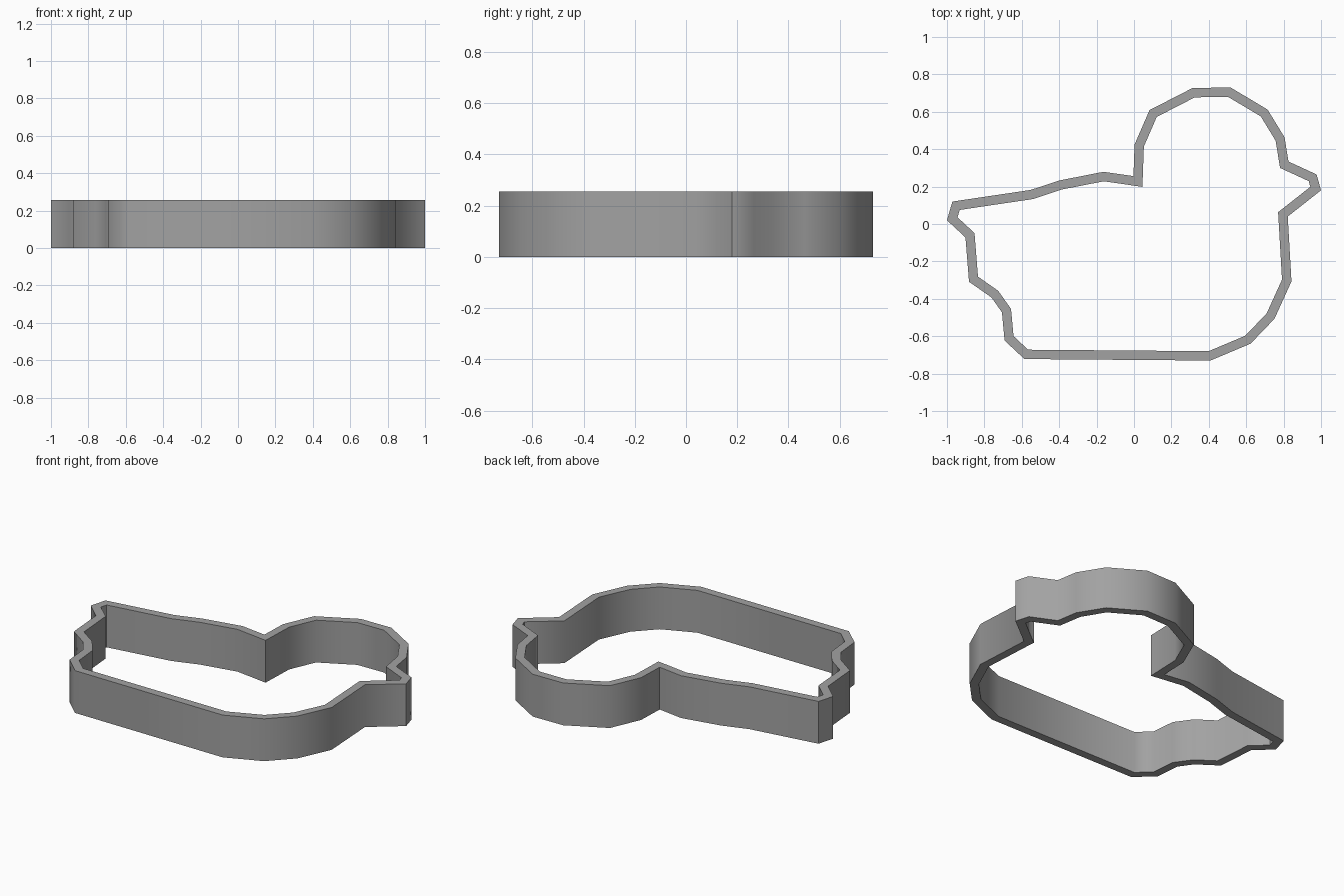
import bpy, bmesh, math
from mathutils import Vector

if "Cube" in bpy.data.objects:
    bpy.data.objects.remove(bpy.data.objects["Cube"])

HEIGHT, WALL = 0.256, 0.05

# Outer bird outline, clockwise seen from above
OUTLINE = [
    (0.313, 0.727), (0.516, 0.73), (0.714, 0.612), (0.805, 0.463),      # head
    (0.826, 0.334), (0.976, 0.265), (1.0, 0.18), (0.822, 0.04),         # beak
    (0.842, -0.307), (0.751, -0.507), (0.623, -0.64), (0.409, -0.73),   # chest
    (-0.586, -0.722), (-0.692, -0.623), (-0.706, -0.472),               # belly
    (-0.762, -0.393), (-0.882, -0.309), (-0.901, -0.072),
    (-1.0, 0.02), (-0.971, 0.12),                                       # tail
    (-0.553, 0.182), (-0.398, 0.233), (-0.163, 0.279), (-0.003, 0.256), # back
    (0.003, 0.425), (0.083, 0.609),                                     # nape
]


def inset(points, d):
    """Mitred inward offset of a clockwise outline."""
    pts = [Vector(p) for p in points]
    result = []
    for i, p in enumerate(pts):
        a = (p - pts[i - 1]).normalized()
        b = (pts[(i + 1) % len(pts)] - p).normalized()
        na, nb = Vector((a.y, -a.x)), Vector((b.y, -b.x))
        result.append(p + (na + nb) * d / (1 + na.dot(nb)))
    return result


# Wall ring: outer and inner loops, at bottom and top
bm = bmesh.new()
inner = inset(OUTLINE, WALL)
loops = [[bm.verts.new((x, y, z)) for x, y in pts]
         for pts, z in ((OUTLINE, 0), (OUTLINE, HEIGHT), (inner, HEIGHT), (inner, 0))]
n = len(OUTLINE)
for k in range(4):
    a, b = loops[k], loops[(k + 1) % 4]
    for i in range(n):
        j = (i + 1) % n
        bm.faces.new((a[i], a[j], b[j], b[i]))
bmesh.ops.recalc_face_normals(bm, faces=bm.faces)

mesh = bpy.data.meshes.new("bird_cutter_wall")
bm.to_mesh(mesh)
bm.free()
wall = bpy.data.objects.new("bird_cutter_wall", mesh)
bpy.context.collection.objects.link(wall)

grey = bpy.data.materials.new("grey")
grey.diffuse_color = (0.36, 0.36, 0.36, 1)
grey.use_nodes = True
grey.node_tree.nodes["Principled BSDF"].inputs["Base Color"].default_value = grey.diffuse_color
mesh.materials.append(grey)

# Smooth wall with sharp rims and sharp tight corners
bpy.context.view_layer.objects.active = wall
wall.select_set(True)
bpy.ops.object.shade_smooth_by_angle(angle=math.radians(60))
